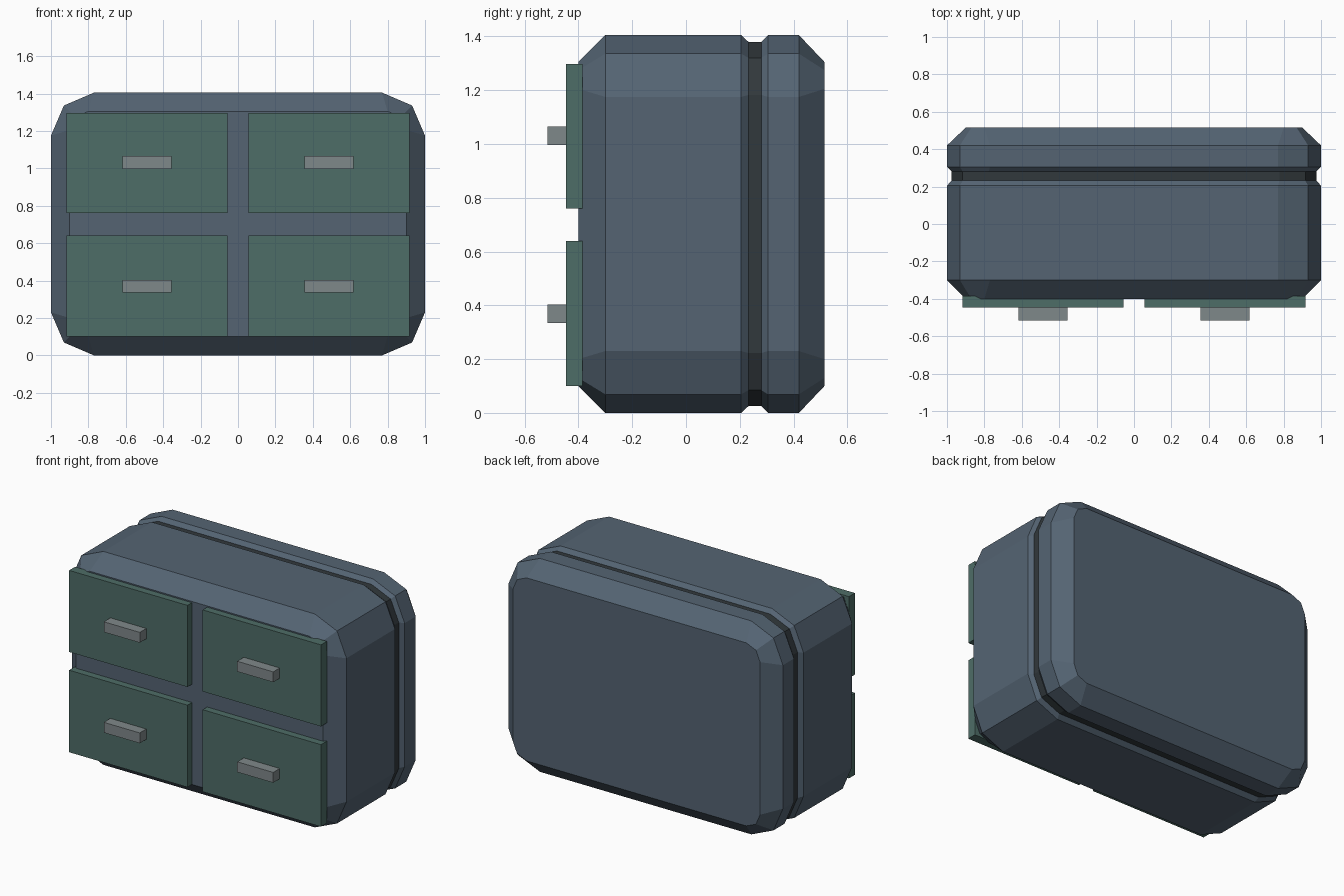
import bpy
import bmesh

cube = bpy.data.objects.get("Cube")
if cube:
    bpy.data.objects.remove(cube, do_unlink=True)

HALF_W, HALF_H = 1.0, 0.7025


def material(name, r, g, b):
    mat = bpy.data.materials.new(name)
    mat.use_nodes = True
    mat.diffuse_color = (r, g, b, 1)
    mat.node_tree.nodes["Principled BSDF"].inputs["Base Color"].default_value = (r, g, b, 1)
    return mat


blue_grey = material("blue grey shell", 0.089, 0.127, 0.171)
dark_grey = material("dark groove", 0.031, 0.040, 0.045)
green = material("muted green", 0.076, 0.153, 0.136)
grey = material("handle grey", 0.212, 0.246, 0.254)


def add_object(name, bm, *mats):
    bmesh.ops.recalc_face_normals(bm, faces=bm.faces)
    mesh = bpy.data.meshes.new(name)
    bm.to_mesh(mesh)
    bm.free()
    for mat in mats:
        mesh.materials.append(mat)
    obj = bpy.data.objects.new(name, mesh)
    bpy.context.collection.objects.link(obj)
    return obj


def box(name, low, high, mat):
    bm = bmesh.new()
    bmesh.ops.create_cube(bm, size=1)
    for v in bm.verts:
        v.co = [(a + b) / 2 + c * (b - a) for a, b, c in zip(low, high, v.co)]
    return add_object(name, bm, mat)


def rounded_outline(inset):
    """Rectangle with two-facet corners, walked around as (x, z)."""
    w, h = HALF_W - inset, HALF_H - inset
    c = 0.23 - 1.3 * inset
    m = 0.3 * c
    corner = [(w, h - c), (w - m, h - m), (w - c, h)]
    points = []
    for sx, sz in ((1, 1), (-1, 1), (-1, -1), (1, -1)):
        run = corner if sx * sz > 0 else corner[::-1]
        points += [(sx * x, HALF_H + sz * z) for x, z in run]
    return points


# Cabinet shell: outline lofted from front to back, with a groove
sections = [(-0.40, 0.10), (-0.30, 0), (0.205, 0), (0.232, 0.025),
            (0.28, 0.025), (0.305, 0), (0.42, 0), (0.515, 0.10)]
bm = bmesh.new()
rings = [[bm.verts.new((x, y, z)) for x, z in rounded_outline(inset)]
         for y, inset in sections]
for k, (a, b) in enumerate(zip(rings, rings[1:])):
    for i in range(len(a)):
        j = (i + 1) % len(a)
        face = bm.faces.new((a[i], a[j], b[j], b[i]))
        face.material_index = int(k == 3)  # groove floor
bm.faces.new(rings[0])
bm.faces.new(rings[-1])
add_object("cabinet_shell", bm, blue_grey, dark_grey)

# Four drawers, each with a bar handle
for level, z0, z1, grip in (("lower", 0.10, 0.64, 0.335), ("upper", 0.76, 1.297, 0.997)):
    for side, s in (("left", 1), ("right", -1)):
        x0, x1 = sorted((s * 0.055, s * 0.917))
        box(f"{level}_{side}_drawer", (x0, -0.447, z0), (x1, -0.385, z1), green)
        x0, x1 = sorted((s * 0.355, s * 0.617))
        box(f"{level}_{side}_handle", (x0, -0.515, grip), (x1, -0.445, grip + 0.068), grey)
